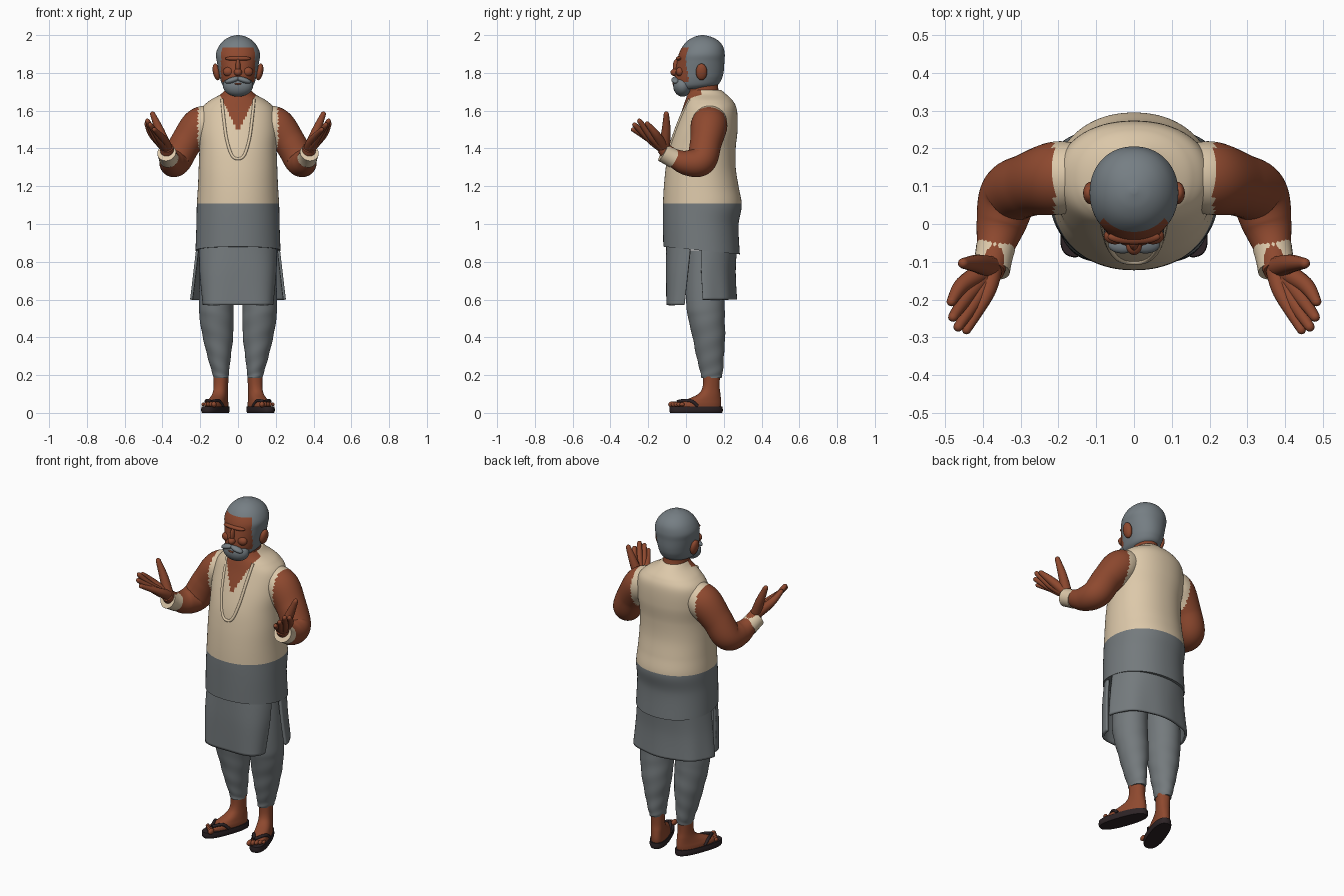
import bpy, bmesh, math
from mathutils import Vector, Matrix
from math import sin, cos, pi, radians

if "Cube" in bpy.data.objects:
    bpy.data.objects.remove(bpy.data.objects["Cube"])


def material(name, rgb):
    m = bpy.data.materials.new(name)
    m.diffuse_color = (*rgb, 1)
    m.use_nodes = True
    m.node_tree.nodes["Principled BSDF"].inputs["Base Color"].default_value = m.diffuse_color
    return m


SKIN = material("brown skin", (0.27, 0.066, 0.028))
CREAM = material("cream cloth", (0.72, 0.58, 0.40))
GREY = material("grey cloth", (0.175, 0.195, 0.205))
HAIR = material("grey hair", (0.18, 0.21, 0.23))
DARK = material("dark sandal", (0.026, 0.017, 0.019))


def finish(name, verts, faces, mats, rule=None):
    """Make an object; rule(centre) picks the material slot of each face."""
    bm = bmesh.new()
    vs = [bm.verts.new(v) for v in verts]
    for f in faces:
        bm.faces.new([vs[i] for i in f])
    bmesh.ops.recalc_face_normals(bm, faces=bm.faces)
    for f in bm.faces:
        f.smooth = True
        if rule:
            f.material_index = rule(f.calc_center_median())
    me = bpy.data.meshes.new(name)
    bm.to_mesh(me)
    bm.free()
    for m in mats:
        me.materials.append(m)
    ob = bpy.data.objects.new(name, me)
    bpy.context.collection.objects.link(ob)
    return ob


def spline(rows, sub):
    """Catmull-Rom interpolation through rows of numbers."""
    out = []
    for i in range(len(rows) - 1):
        a, b = rows[max(i - 1, 0)], rows[i]
        c, d = rows[i + 1], rows[min(i + 2, len(rows) - 1)]
        for k in range(sub):
            t = k / sub
            out.append([0.5 * (2 * q + (r - p) * t + (2 * p - 5 * q + 4 * r - s) * t * t
                               + (3 * q - p - 3 * r + s) * t ** 3)
                        for p, q, r, s in zip(a, b, c, d)])
    return out + [list(rows[-1])]


def grid_faces(rings, n, closed):
    m = n if closed else n - 1
    f = [(r * n + i, r * n + (i + 1) % n, (r + 1) * n + (i + 1) % n, (r + 1) * n + i)
         for r in range(rings - 1) for i in range(m)]
    if closed:
        f += [tuple(range(n)), tuple(range((rings - 1) * n, rings * n))]
    return f


def loft(name, sections, mats, rule=None, side=1, n=48, sub=6, power=2.0,
         arc=None, ripple=None, tilt=None, xf=None):
    """Horizontal sections (z, centre x, half width, front y, back y)."""
    rows = spline(sections, sub)
    verts = []
    for k, (z, cx, rx, yf, yb) in enumerate(rows):
        t = k / (len(rows) - 1)
        for i in range(n):
            a = 2 * pi * i / n if arc is None else arc[0] + (arc[1] - arc[0]) * i / (n - 1)
            g = ripple(a, t) if ripple else 1
            c, s = cos(a), sin(a)
            x = cx + g * rx * math.copysign(abs(c) ** (2 / power), c)
            y = (yf + yb) / 2 + g * (yb - yf) / 2 * math.copysign(abs(s) ** (2 / power), s)
            v = Vector((x, y, z - (tilt(z) * (y - 0.08) if tilt else 0)))
            if xf:
                v = xf @ v
            verts.append((v.x * side, v.y, v.z))
    return finish(name, verts, grid_faces(len(rows), n, arc is None), mats, rule)


def tube(name, path, mats, rule=None, side=1, n=16, sub=6, tip=False):
    """Round tube through points (x, y, z, radius), optionally with a domed end."""
    rows = spline(path, sub)
    if tip:
        end, r = Vector(rows[-1][:3]), rows[-1][3]
        d = (end - Vector(rows[-2][:3])).normalized()
        for a in (0.5, 1.0, 1.4):
            rows.append([*(end + d * r * sin(a)), r * cos(a)])
    pts = [Vector(r[:3]) for r in rows]
    u, verts = Vector((0.3, 0.2, 1)), []
    for k, p in enumerate(pts):
        d = (pts[min(k + 1, len(pts) - 1)] - pts[max(k - 1, 0)]).normalized()
        u = (u - d * u.dot(d)).normalized()
        w = d.cross(u)
        for i in range(n):
            a = 2 * pi * i / n
            v = p + rows[k][3] * (u * cos(a) + w * sin(a))
            verts.append((v.x * side, v.y, v.z))
    return finish(name, verts, grid_faces(len(rows), n, True), mats, rule)


def blob(name, c, r, mat, roll=0):
    """Ellipsoid."""
    bm = bmesh.new()
    bmesh.ops.create_uvsphere(bm, u_segments=24, v_segments=14, radius=1)
    bm.transform(Matrix.Translation(c) @ Matrix.Rotation(roll, 4, 'Y') @ Matrix.Diagonal((*r, 1)))
    verts = [v.co.copy() for v in bm.verts]
    faces = [[v.index for v in f.verts] for f in bm.faces]
    bm.free()
    return finish(name, verts, faces, [mat])


# Tunic: cream above, grey below, with open V neck
TORSO = [(0.86, 0, .225, -.12, .285), (1.0, 0, .22, -.122, .278), (1.1, 0, .218, -.122, .295),
         (1.2, 0, .212, -.117, .278), (1.3, 0, .208, -.107, .263), (1.4, 0, .205, -.09, .263),
         (1.5, 0, .21, -.06, .273), (1.6, 0, .198, -.022, .27), (1.65, 0, .155, -.005, .25),
         (1.685, 0, .095, .008, .215), (1.71, 0, .068, .02, .185)]


def tunic_rule(c):
    if c.z < 1.105:
        return 1
    if c.y < 0.08 and abs(c.x) < (c.z - 1.49) * 0.5:
        return 2
    return 0


loft("tunic", TORSO, [CREAM, GREY, SKIN], tunic_rule, n=120, sub=12, power=2.15,
     tilt=lambda z: 0.1 * max(0, (1.1 - z) / 0.24))


def chest_y(x, z):
    for a, b in zip(TORSO, TORSO[1:]):
        if a[0] <= z <= b[0]:
            t = (z - a[0]) / (b[0] - a[0])
            rx, yf, yb = (a[i] + (b[i] - a[i]) * t for i in (2, 3, 4))
            return (yf + yb) / 2 - (yb - yf) / 2 * (1 - (abs(x) / rx) ** 2.15) ** (1 / 2.15)


# Cord hanging in a U on the chest
half = [(.085, 1.66), (.075, 1.56), (.06, 1.45), (.033, 1.365)]
us = [(-x, z) for x, z in half] + [(0, 1.345)] + half[::-1]
tube("neck_cord", [(x, chest_y(x, z) - .001, z, .008) for x, z in us], [CREAM], n=8)

# Lower skirt panels, open at the sides
front = loft("front_panel", [(.9, 0, .213, -.105, .265), (.75, 0, .213, -.112, .235),
                             (.57, 0, .198, -.112, .18)], [GREY], n=60, sub=8, power=2.3,
             arc=(pi + .25, 2 * pi - .25),
             ripple=lambda a, t: 1 - .06 * t * cos(4 * (a - 1.5 * pi)))
back = loft("back_panel", [(.9, 0, .218, -.11, .272), (.75, 0, .234, -.1, .262),
                           (.6, 0, .25, -.09, .268)], [GREY], n=60, sub=8, power=2.2,
            arc=(0, pi), ripple=lambda a, t: 1 + .015 * t * cos(8 * a))
for panel in (front, back):
    mod = panel.modifiers.new("thickness", 'SOLIDIFY')
    mod.thickness = 0.014

# Neck and head
loft("neck", [(1.62, 0, .085, .01, .22), (1.7, 0, .068, .01, .175), (1.78, 0, .065, .01, .165)], [SKIN])


def head_rule(c):
    return int(c.y < 0.012 and abs(c.x) < 0.09 and 1.75 < c.z < 1.935)


loft("head", [(1.715, 0, .06, -.045, .10), (1.735, 0, .082, -.058, .165), (1.77, 0, .095, -.06, .19),
              (1.81, 0, .103, -.056, .2), (1.86, 0, .112, -.047, .203), (1.9, 0, .117, -.038, .205),
              (1.94, 0, .102, -.018, .196), (1.97, 0, .077, .008, .172), (1.99, 0, .045, .042, .135),
              (2.0, 0, .008, .08, .096)],
     [HAIR, SKIN], head_rule, n=80, sub=8, power=2.1)
blob("beard", (0, -.018, 1.732), (.08, .05, .058), HAIR)
blob("nose", (0, -.058, 1.803), (.021, .024, .02), SKIN)
blob("nose_bridge", (0, -.05, 1.832), (.013, .02, .042), SKIN)
blob("brow_ridge", (0, -.034, 1.876), (.07, .02, .013), SKIN)
blob("lower_lip", (0, -.066, 1.742), (.018, .006, .005), SKIN)

for s, tag in ((1, "left_"), (-1, "right_")):
    # Face details
    blob(tag + "moustache", (s * .03, -.056, 1.762), (.04, .022, .015), HAIR, s * .3)
    blob(tag + "cheek", (s * .05, -.032, 1.806), (.03, .022, .025), SKIN)
    blob(tag + "ear", (s * .114, .082, 1.805), (.019, .03, .045), SKIN, s * .2)

    # Arm: cream where it runs under the tunic shoulder
    tube(tag + "arm", [(.12, .13, 1.55, .08), (.2, .122, 1.52, .097), (.275, .105, 1.43, .084),
                       (.328, .078, 1.335, .08), (.352, 0, 1.325, .066), (.368, -.07, 1.355, .047),
                       (.377, -.125, 1.405, .034)], [SKIN, CREAM],
         lambda c: int(abs(c.x) < .212 and c.z > 1.4), s, n=40, sub=12)
    tube(tag + "cuff", [(.366, -.062, 1.345, .052), (.372, -.09, 1.36, .05), (.378, -.122, 1.378, .05)],
         [CREAM], None, s, n=24)

    # Hand: palm and fingers run out from the wrist
    wrist = (.377, -.115, 1.40, .03)
    fingers = {"index_finger": ((.452, -.16, 1.475, .022), (.483, -.205, 1.53, .013)),
               "middle_finger": ((.433, -.18, 1.458, .022), (.479, -.246, 1.545, .013)),
               "ring_finger": ((.41, -.187, 1.446, .022), (.465, -.272, 1.525, .013)),
               "little_finger": ((.388, -.18, 1.442, .021), (.443, -.28, 1.5, .012)),
               "thumb": ((.415, -.105, 1.495, .024), (.452, -.104, 1.582, .014))}
    for name, (mid, end) in fingers.items():
        tube(tag + name, [wrist, mid, end], [SKIN], None, s, n=14, sub=8, tip=True)

    # Trouser leg with soft folds
    loft(tag + "trouser_leg", [(.86, .1, .098, .0, .2), (.6, .115, .092, .0, .205), (.5, .113, .09, .012, .205),
                               (.4, .106, .08, .035, .207), (.3, .1, .062, .055, .2),
                               (.22, .093, .046, .075, .195), (.185, .09, .04, .082, .188)],
         [GREY], None, s, sub=10, ripple=lambda a, t: 1 + .022 * t * sin(38 * t + 2 * a))

    # Foot, sandal sole, toes and straps, turned outwards about the heel
    pivot = Vector((.09, .135, 0))
    turn = Matrix.Translation(pivot) @ Matrix.Rotation(radians(20), 4, 'Z') @ Matrix.Translation(-pivot)
    loft(tag + "sole", [(0, .09, .048, -.095, .192), (.012, .09, .052, -.1, .196), (.034, .09, .05, -.098, .194)],
         [DARK], None, s, sub=3, power=2.5, xf=turn)
    loft(tag + "foot", [(.03, .09, .046, -.06, .186), (.05, .09, .045, -.052, .188), (.07, .09, .041, -.005, .187),
                        (.1, .09, .037, .062, .183), (.14, .09, .036, .088, .178), (.22, .09, .04, .09, .18)],
         [SKIN], None, s, power=2.3, xf=turn)
    for i in range(5):
        c = turn @ Vector((.054 + .018 * i, -.072 + .007 * i, .045))
        r = .016 - .0015 * i
        blob(tag + "toe_%d" % (i + 1), (s * c.x, c.y, c.z), (r * .85, r * 1.4, r), SKIN)
    for name, x in (("inner_strap", .044), ("outer_strap", .136)):
        pts = [turn @ Vector(p) for p in ((x, .04, .035), (.09 + (x - .09) * .75, .005, .064), (.075, -.05, .06))]
        tube(tag + name, [(*p, .009) for p in pts], [DARK], None, s, n=8)

# Smooth shading with crisp hems
bpy.ops.object.select_all(action='SELECT')
bpy.context.view_layer.objects.active = bpy.data.objects["tunic"]
bpy.ops.object.shade_smooth_by_angle(angle=radians(50))
